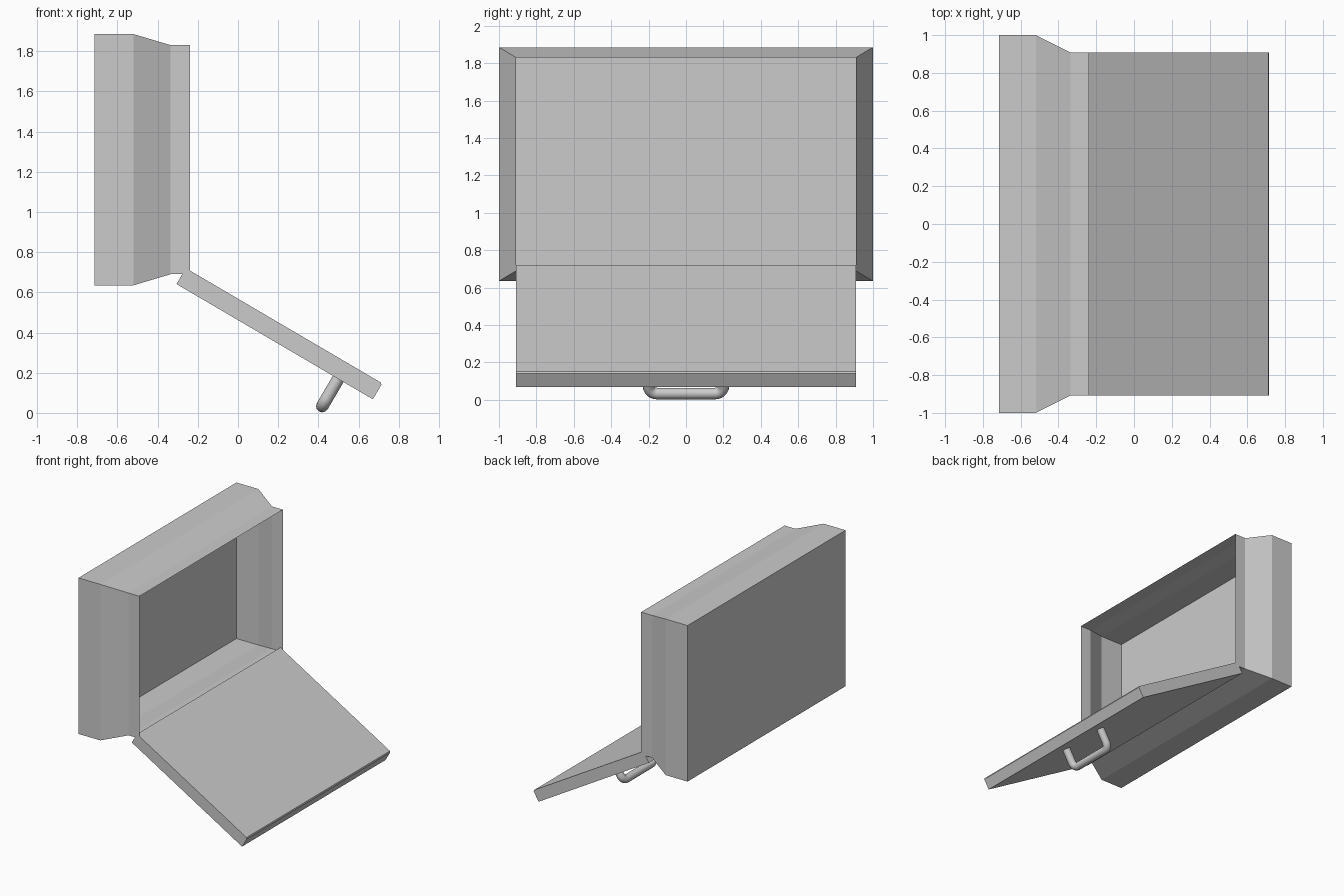
import bpy, bmesh
from math import radians, sin, cos, pi
from mathutils import Vector

if "Cube" in bpy.data.objects:
    bpy.data.objects.remove(bpy.data.objects["Cube"])


def finish(name, bm):
    me = bpy.data.meshes.new(name)
    bm.to_mesh(me)
    bm.free()
    ob = bpy.data.objects.new(name, me)
    bpy.context.collection.objects.link(ob)
    return ob


def bridge(bm, a, b):
    n = len(a)
    for i in range(n):
        bm.faces.new((a[i], a[(i + 1) % n], b[(i + 1) % n], b[i]))


# Cabinet body: thin open shell, stepping in towards the opening
CZ = 1.26
bm = bmesh.new()
rings = []
for x, hy, hz in [(-0.714, 1.0, 0.625), (-0.52, 1.0, 0.625),
                  (-0.335, 0.908, 0.57), (-0.238, 0.908, 0.57)]:
    rings.append([bm.verts.new((x, sy * hy, CZ + sz * hz))
                  for sy, sz in ((-1, -1), (1, -1), (1, 1), (-1, 1))])
bm.faces.new(rings[0][::-1])
for a, b in zip(rings, rings[1:]):
    bridge(bm, a, b)
finish("cabinet_body", bm)

# Door frame: direction along the door and its upward normal
ANG = radians(30.4)
along = Vector((cos(ANG), 0, -sin(ANG)))
up = Vector((sin(ANG), 0, cos(ANG)))
hinge = Vector((-0.306, 0, 0.641))     # lower edge at the hinge side
LENGTH, THICK = 1.133, 0.092

# Hinged door hanging open, with a tiny chamfer on the free top edge
bm = bmesh.new()
section = [(0, 0), (LENGTH, 0), (LENGTH, THICK - 0.008),
           (LENGTH - 0.008, THICK), (0, THICK)]
ends = []
for y in (-0.908, 0.908):
    ends.append([bm.verts.new(hinge + along * u + up * v + Vector((0, y, 0)))
                 for u, v in section])
bridge(bm, *ends)
bm.faces.new(ends[0][::-1])
bm.faces.new(ends[1])
bmesh.ops.recalc_face_normals(bm, faces=bm.faces[:])
finish("door", bm)

# Pull handle: rounded U tube on the door's outer side
HALF, DEPTH, CORNER, RADIUS = 0.2, 0.157, 0.045, 0.031
base = hinge + along * 0.933
side = [(HALF, -0.02)]
for i in range(7):
    t = i / 6 * pi / 2
    side.append((HALF - CORNER + CORNER * cos(t),
                 DEPTH - CORNER + CORNER * sin(t)))
path = side + [(-y, d) for y, d in reversed(side)]
cu = bpy.data.curves.new("handle", 'CURVE')
cu.dimensions = '3D'
cu.bevel_depth = RADIUS
cu.bevel_resolution = 4
cu.use_fill_caps = True
sp = cu.splines.new('POLY')
sp.points.add(len(path) - 1)
for p, (y, d) in zip(sp.points, path):
    p.co = (*(base - up * d + Vector((0, y, 0))), 1)
handle = bpy.data.objects.new("handle", cu)
bpy.context.collection.objects.link(handle)
bpy.context.view_layer.objects.active = handle
handle.select_set(True)
bpy.ops.object.convert(target='MESH')
bpy.ops.object.shade_smooth_by_angle(angle=radians(35))
